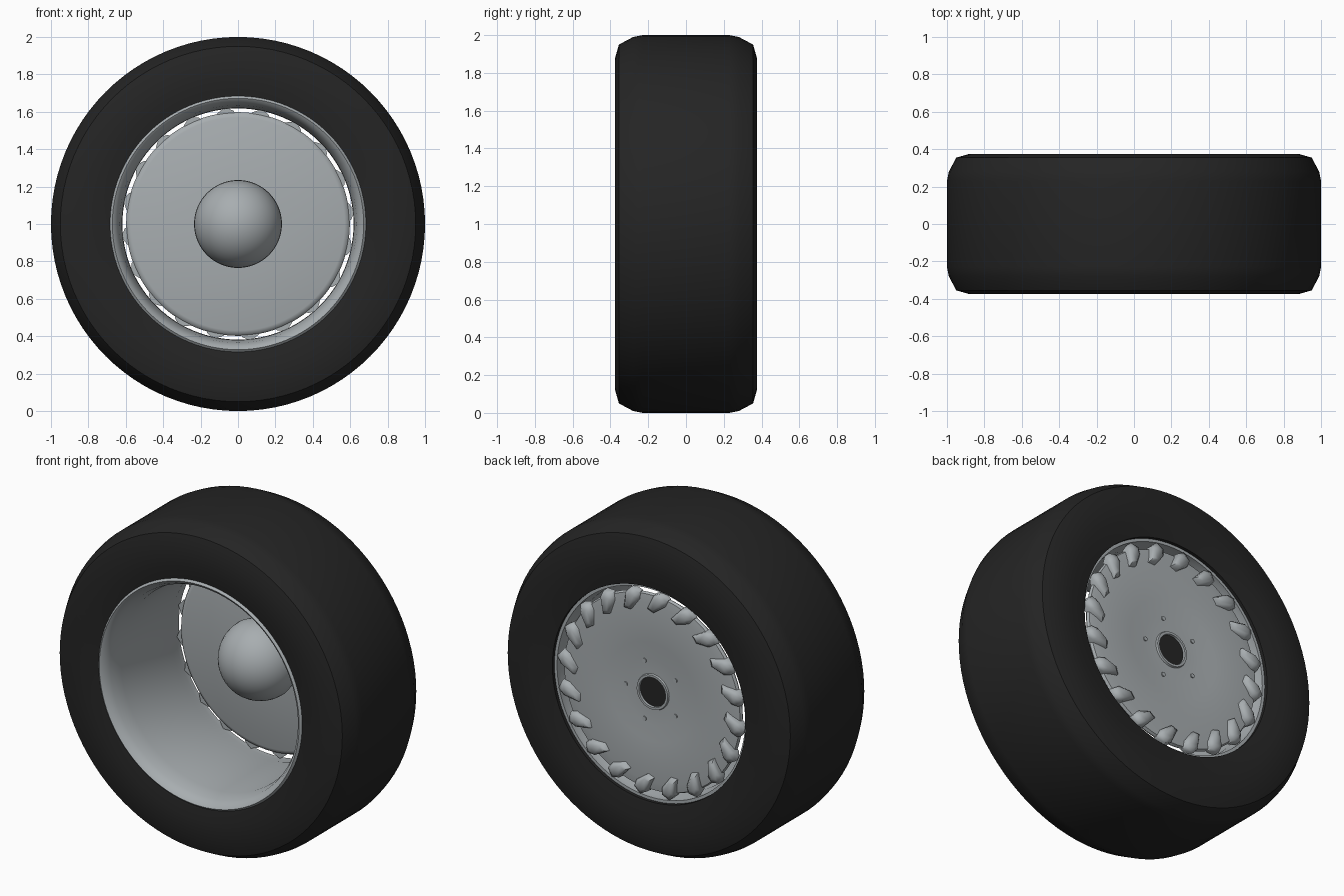
import bpy, bmesh, math
from mathutils import Vector, Matrix

old = bpy.data.objects.get("Cube")
if old:
    bpy.data.objects.remove(old, do_unlink=True)


def material(name, rgb):
    m = bpy.data.materials.new(name)
    m.use_nodes = True
    m.diffuse_color = (*rgb, 1)
    m.node_tree.nodes["Principled BSDF"].inputs["Base Color"].default_value = (*rgb, 1)
    return m


rubber = material("black rubber", (0.018, 0.018, 0.018))
metal = material("silver metal", (0.39, 0.42, 0.435))
AXLE = Matrix.Translation((0, 0, 1))


def finish(name, bm, mat, angle=40):
    bmesh.ops.recalc_face_normals(bm, faces=bm.faces)
    mesh = bpy.data.meshes.new(name)
    bm.to_mesh(mesh)
    bm.free()
    mesh.materials.append(mat)
    ob = bpy.data.objects.new(name, mesh)
    ob.matrix_world = AXLE
    bpy.context.collection.objects.link(ob)
    bpy.ops.object.select_all(action="DESELECT")
    ob.select_set(True)
    bpy.context.view_layer.objects.active = ob
    bpy.ops.object.shade_smooth_by_angle(angle=math.radians(angle))
    return ob


def lathe(name, profile, mat, closed=True, steps=96, angle=40):
    """Spin a (radius, y) profile around the wheel axis."""
    bm = bmesh.new()
    vs = [bm.verts.new((r, y, 0)) for r, y in profile]
    pairs = list(zip(vs, vs[1:])) + ([(vs[-1], vs[0])] if closed else [])
    edges = [bm.edges.new(p) for p in pairs]
    bmesh.ops.spin(bm, geom=vs + edges, cent=(0, 0, 0), axis=(0, 1, 0),
                   angle=math.tau, steps=steps, use_merge=True)
    bmesh.ops.remove_doubles(bm, verts=bm.verts, dist=1e-5)
    return finish(name, bm, mat, angle)


# Tyre with chamfered shoulders
half = [(1.0, 0.0), (1.0, 0.23), (0.99, 0.28), (0.95, 0.355), (0.88, 0.375), (0.76, 0.375)]
front = [(r, -y) for r, y in half[:0:-1]]
lathe("tyre", [(0.68, -0.36)] + front + half + [(0.65, 0.355), (0.65, 0.3), (0.68, -0.3)], rubber)

# Open rim barrel with a rolled front lip and a back flange
lathe("rim_barrel", [(0.685, -0.36), (0.672, -0.372), (0.655, -0.36), (0.635, -0.32),
                     (0.62, -0.24), (0.618, 0.24), (0.632, 0.30), (0.632, 0.335),
                     (0.655, 0.335), (0.655, 0.30), (0.66, -0.24)], metal)

# Disc, slightly dished on the outer face, with a raised collar at the hole
lathe("wheel_disc", [(0.085, 0.29), (0.57, 0.29), (0.59, 0.297), (0.598, 0.31),
                     (0.59, 0.325), (0.54, 0.332), (0.30, 0.325), (0.20, 0.315),
                     (0.108, 0.315), (0.104, 0.325), (0.09, 0.325)], metal)
lathe("hub_bore", [(0, 0.312), (0.095, 0.312)], rubber, closed=False, steps=48)

# Rounded hub on the inner side
R, CY = 0.235, 0.215
dome = [(R * math.sin(a), CY - R * math.cos(a))
        for a in (math.radians(9 * i) for i in range(11))]
lathe("hub_dome", dome + [(0.225, 0.26), (0.2, 0.295)], metal, closed=False, steps=64)

# Small bolts around the bore
bm = bmesh.new()
for i in range(5):
    a = math.tau * i / 5
    place = (Matrix.Translation((0.185 * math.cos(a), 0.315, 0.185 * math.sin(a)))
             @ Matrix.Rotation(math.pi / 2, 4, "X"))
    bmesh.ops.create_cone(bm, cap_ends=True, segments=12, radius1=0.013,
                          radius2=0.013, depth=0.012, matrix=place)
finish("bolts", bm, metal)

# Swept vanes around the disc edge: a petal outline lofted to a smaller crown
outline = [(-0.075, -0.02), (-0.06, 0.025), (0.03, 0.05), (0.075, 0.035),
           (0.08, -0.025), (0.03, -0.045)]
bm = bmesh.new()
COUNT = 20
for i in range(COUNT):
    a = math.radians(4) + math.tau * i / COUNT
    sweep = a + math.radians(35)
    along = Vector((math.cos(sweep), 0, math.sin(sweep)))
    across = Vector((-math.sin(sweep), 0, math.cos(sweep)))
    centre = Vector((math.cos(a), 0, math.sin(a))) * 0.555
    rings = []
    for y, k in ((0.305, 1.0), (0.345, 0.92), (0.362, 0.55)):
        ring = []
        for u, v in outline:
            p = centre + along * u * k + across * v * k
            limit = min(1, 0.628 / p.length)
            ring.append(bm.verts.new(p * limit + Vector((0, y, 0))))
        rings.append(ring)
    n = len(outline)
    for lo, hi in zip(rings, rings[1:]):
        for j in range(n):
            bm.faces.new((lo[j], lo[(j + 1) % n], hi[(j + 1) % n], hi[j]))
    bm.faces.new(rings[0][::-1])
    bm.faces.new(rings[-1])
finish("vanes", bm, metal, angle=55)
